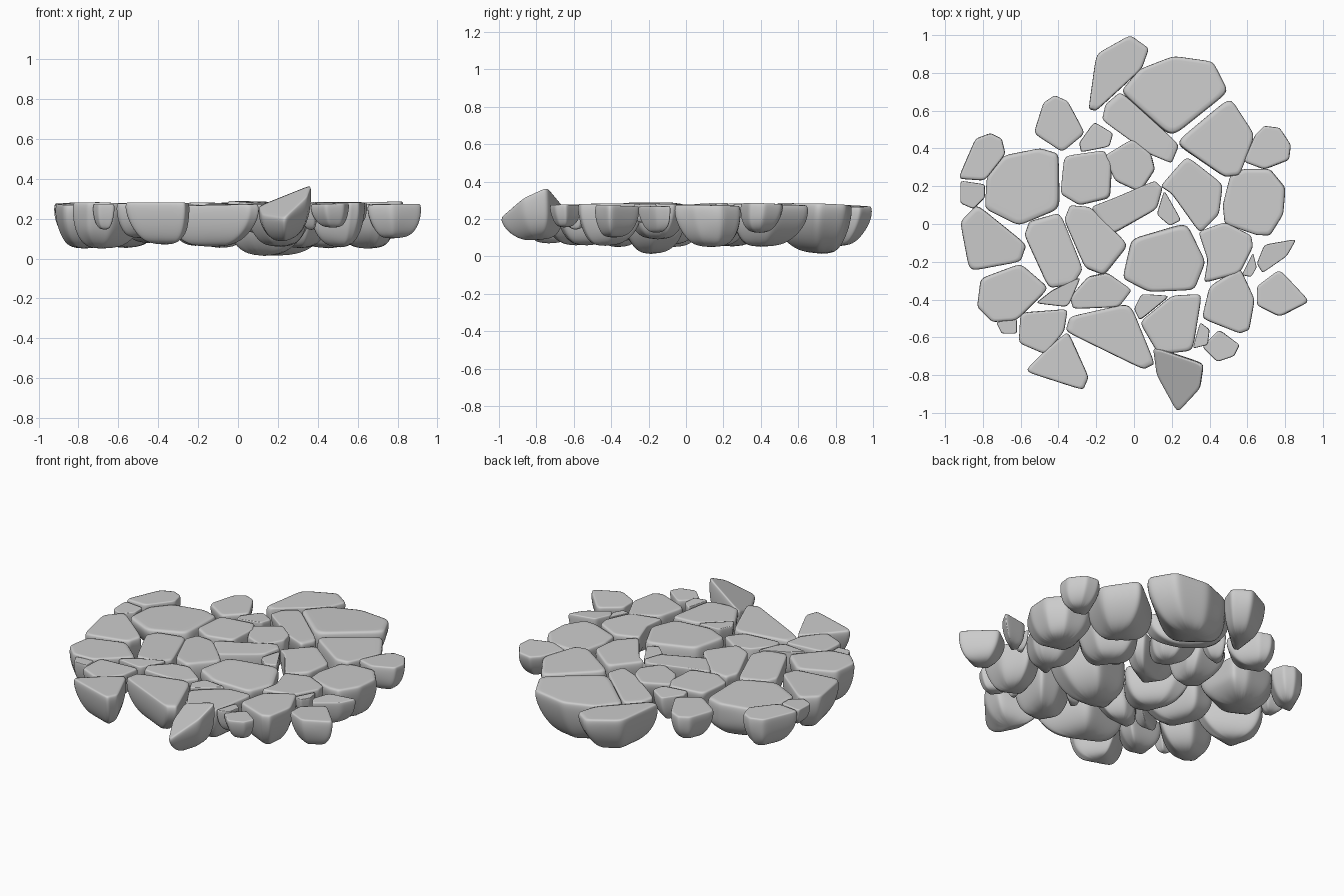
import bpy, bmesh, random
from mathutils import Vector

random.seed(4)
count = 0


def stone(*outline, tilt=(0, 0), kind="paving_stone"):
    """One flat-topped rock: an outline lofted down to a narrow, uneven underside."""
    global count
    count += 1
    pts = [Vector(p) for p in outline]
    n = len(pts)
    area = abs(sum(pts[i].cross(pts[(i + 1) % n]) for i in range(n))) / 2
    size = area ** 0.5
    c = sum(pts, Vector((0, 0))) / n
    # corners plus two points per edge keep the rounding local
    loop = []
    for i, p in enumerate(pts):
        q = pts[(i + 1) % n]
        loop += [c + (v - c) * 1.02 for v in (p, p.lerp(q, 0.25), p.lerp(q, 0.75))]
    top = 0.276 + random.uniform(-0.008, 0.006)
    bottom = max(0.0, 0.20 - 0.47 * size + random.uniform(-0.03, 0.02))
    lean = Vector((random.uniform(-1, 1), random.uniform(-1, 1))) * size * 0.1
    height = top - bottom
    slope = Vector(tilt) + Vector((random.uniform(-.04, .04), random.uniform(-.04, .04)))
    # (scale, height fraction, sideways lean, roughness)
    levels = [(0.55, 1.0, 0, 0.0), (0.95, 1.0, 0, 0.0), (1.0, 0.90, 0, 0.0),
              (0.95, 0.58, 0.3, 0.03), (0.76, 0.24, 0.8, 0.06), (0.40, 0.0, 1.0, 0.05)]
    bm = bmesh.new()
    rings = []
    for s, h, l, rough in levels:
        jitter = [random.uniform(-rough, rough) for _ in range(n)]
        ring = []
        for k, p in enumerate(loop):
            # neighbouring points round a corner share one bump
            d = p - c
            xy = c + d * (s + jitter[((k + 1) // 3) % n]) + lean * l
            z = bottom + height * h + slope.dot(d) * s * max(h, 0.4)
            z += jitter[((k + 1) // 3) % n] * size * 0.8 if h > 0 else 0
            ring.append(bm.verts.new((xy.x, xy.y, max(z, 0))))
        rings.append(ring)
    m = len(loop)
    for a, b in zip(rings, rings[1:]):
        for k in range(m):
            bm.faces.new((a[k], a[(k + 1) % m], b[(k + 1) % m], b[k]))
    bm.faces.new(rings[0])
    bm.faces.new(rings[-1])
    bmesh.ops.recalc_face_normals(bm, faces=bm.faces)
    for f in bm.faces:
        f.smooth = True
    # firm up the rim of the flat top
    crease = bm.edges.layers.float.new("crease_edge")
    for k in range(m):
        bm.edges.get((rings[1][k], rings[1][(k + 1) % m]))[crease] = 0.5
    name = f"{kind}_{count:02d}"
    mesh = bpy.data.meshes.new(name)
    bm.to_mesh(mesh)
    bm.free()
    ob = bpy.data.objects.new(name, mesh)
    bpy.context.collection.objects.link(ob)
    mod = ob.modifiers.new("rounding", 'SUBSURF')
    mod.levels = mod.render_levels = 2


# back stones
stone((-.02, 1), (.08, .93), (.04, .82), (-.2, .6), (-.24, .61), (-.2, .9))
stone((.21, .89), (.42, .86), (.5, .7), (.2, .46), (-.07, .7), (.03, .82))
stone((-.07, .7), (.24, .42), (.2, .32), (.08, .37), (-.17, .55), (-.15, .63))
stone((.51, .67), (.64, .47), (.56, .26), (.48, .25), (.22, .43))
stone((.69, .52), (.77, .51), (.83, .42), (.82, .34), (.69, .29), (.58, .33), (.64, .47))
stone((-.21, .54), (-.11, .48), (-.13, .41), (-.28, .38), (-.29, .43))
stone((-.42, .68), (-.35, .65), (-.26, .48), (-.38, .38), (-.53, .48), (-.48, .64))
# left stones
stone((-.37, .36), (-.16, .39), (-.12, .32), (-.13, .14), (-.29, .1), (-.39, .16))
stone((-.5, .4), (-.4, .37), (-.4, .08), (-.61, -.01), (-.79, .08), (-.78, .25), (-.69, .36))
stone((-.76, .48), (-.7, .45), (-.68, .37), (-.79, .23), (-.93, .24), (-.84, .45))
stone((-.92, .23), (-.79, .21), (-.79, .14), (-.85, .08), (-.92, .11))
stone((-.83, .1), (-.57, -.11), (-.6, -.2), (-.87, -.25), (-.92, .01))
stone((-.39, .06), (-.27, -.24), (-.32, -.32), (-.45, -.34), (-.58, -.06), (-.55, .01))
# middle stones
stone((-.01, .45), (.09, .37), (.11, .29), (.03, .17), (-.1, .23), (-.16, .36))
stone((.28, .36), (.47, .21), (.45, .05), (.35, -.05), (.2, .16), (.14, .2))
stone((-.34, .1), (-.23, .09), (-.03, -.11), (-.16, -.27), (-.26, -.23), (-.37, .02))
stone((.11, .23), (.15, .19), (.12, .08), (-.13, -.06), (-.23, .09), (-.1, .14))
stone((.16, .18), (.25, .02), (.19, -.01), (.12, .05))
stone((.28, 0), (.38, -.2), (.32, -.35), (.08, -.36), (-.06, -.29), (-.01, -.08))
# right stones
stone((.58, .29), (.72, .29), (.8, .19), (.79, .05), (.72, -.06), (.65, -.06), (.48, 0), (.47, .1), (.51, .26))
stone((.34, -.04), (.48, .01), (.62, -.06), (.63, -.12), (.56, -.26), (.37, -.31), (.39, -.19))
stone((.63, -.15), (.65, -.23), (.62, -.28), (.57, -.27))
stone((.86, -.08), (.81, -.17), (.68, -.26), (.65, -.21), (.69, -.11))
stone((.77, -.24), (.93, -.41), (.77, -.49), (.65, -.43), (.65, -.33))
stone((.56, -.23), (.64, -.4), (.61, -.56), (.56, -.58), (.36, -.5), (.4, -.33))
# front stones
stone((.45, -.56), (.56, -.64), (.53, -.7), (.44, -.73), (.36, -.65))
stone((.35, -.52), (.4, -.56), (.39, -.64), (.31, -.66))
stone((.36, -.37), (.31, -.67), (.13, -.69), (.03, -.52), (.2, -.38))
stone((.04, -.37), (.19, -.38), (.03, -.51), (0, -.45))
stone((-.02, -.42), (.11, -.74), (.05, -.77), (-.36, -.57), (-.34, -.49))
stone((-.14, -.26), (-.01, -.35), (-.08, -.44), (-.32, -.45), (-.34, -.39), (-.24, -.28))
stone((-.28, -.28), (-.35, -.44), (-.52, -.42), (-.43, -.35))
stone((-.6, -.21), (-.45, -.34), (-.62, -.51), (-.75, -.52), (-.83, -.44), (-.81, -.29))
stone((-.6, -.47), (-.35, -.45), (-.37, -.57), (-.47, -.69), (-.61, -.63))
stone((-.73, -.52), (-.62, -.5), (-.62, -.58), (-.7, -.58))
stone((-.35, -.57), (-.24, -.81), (-.27, -.88), (-.58, -.78), (-.45, -.65))
# loose front stone tipped up to one side
stone((.1, -.65), (.37, -.74), (.35, -.87), (.23, -1), (.12, -.8), tilt=(.55, .4), kind="tipped_stone")
